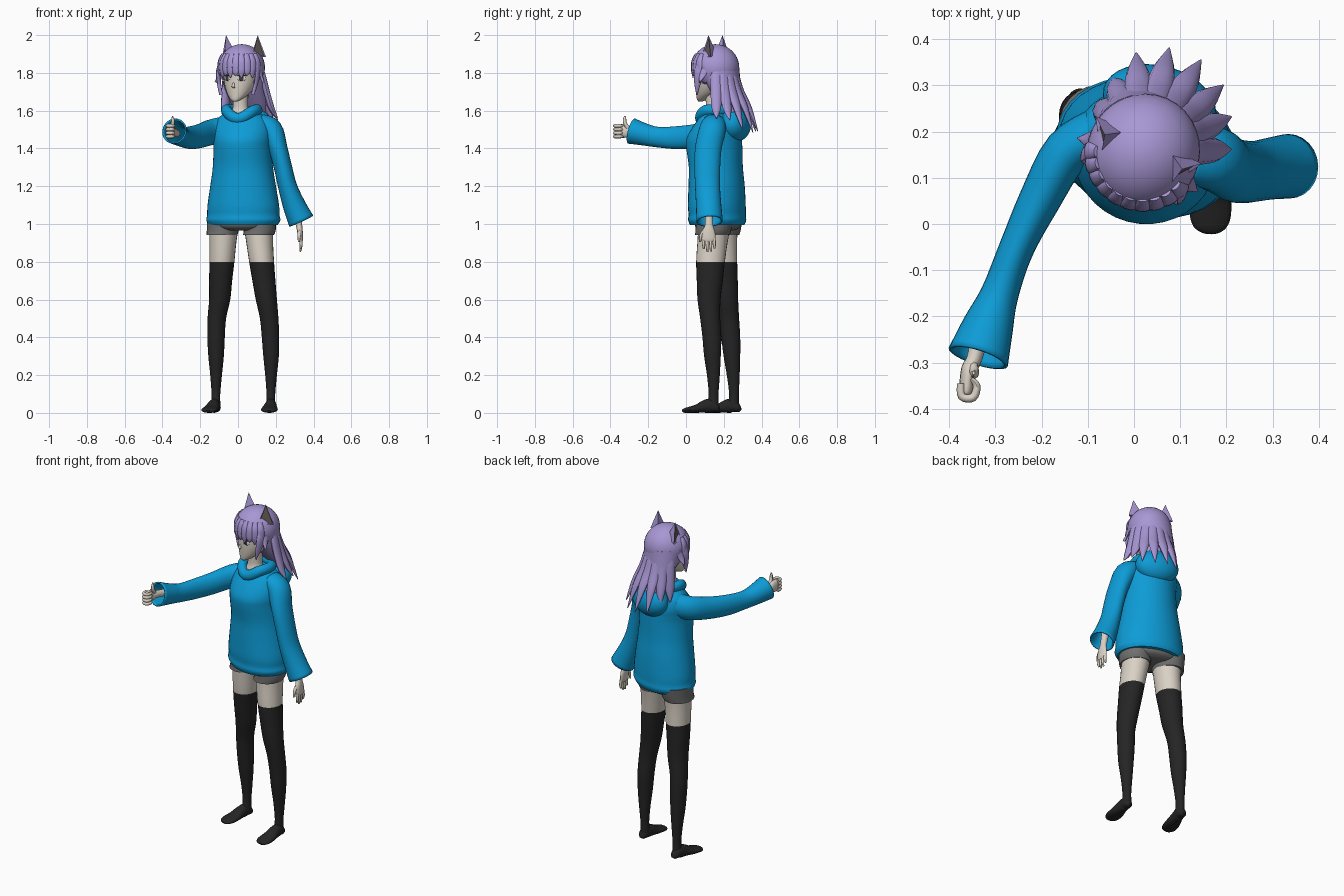
import bpy, bmesh, math
from mathutils import Vector, Matrix

def mat(name, r, g, b):
    m = bpy.data.materials.new(name)
    m.diffuse_color = (r, g, b, 1)
    return m

HAIR = mat("lavender hair", .39, .31, .66)
BLUE = mat("blue knit", .004, .33, .67)
SKIN = mat("pale skin", .70, .64, .56)
SOCK = mat("black sock", .018, .018, .018)
GREY = mat("grey cloth", .16, .16, .16)
INNER = mat("inner ear", .13, .11, .10)
WHITE = mat("eye white", .75, .75, .75)
DARK = mat("dark iris", .05, .045, .05)

def finish(name, bm, *mats):
    me = bpy.data.meshes.new(name)
    bm.to_mesh(me)
    bm.free()
    ob = bpy.data.objects.new(name, me)
    bpy.context.collection.objects.link(ob)
    for m in mats:
        me.materials.append(m)
    return ob

def smooth_rows(rows, steps):
    """Catmull-Rom interpolation of x, y, z, a, b rows"""
    out = []
    for i in range(len(rows) - 1):
        q = [rows[max(i - 1, 0)], rows[i], rows[i + 1], rows[min(i + 2, len(rows) - 1)]]
        for s in range(steps):
            t = s / steps
            out.append([.5 * (2 * p1 + (p2 - p0) * t + (2 * p0 - 5 * p1 + 4 * p2 - p3) * t * t
                        + (3 * p1 - p0 - 3 * p2 + p3) * t ** 3) for p0, p1, p2, p3 in zip(*q)])
    return out + [list(rows[-1])]

def loft(name, rows, *mats, n=20, ref=None, yaw=0, steps=4, caps=True, wall=0):
    """Elliptical rings: horizontal, or square to the path when ref is given"""
    rows = smooth_rows(rows, steps)
    bm = bmesh.new()
    rings = []
    for i, (x, y, z, a, b) in enumerate(rows):
        if ref:
            t = (Vector(rows[min(i + 1, len(rows) - 1)][:3]) - Vector(rows[max(i - 1, 0)][:3])).normalized()
            u = t.cross(Vector(ref)).normalized()
            v = u.cross(t)
        else:
            u = Vector((math.cos(yaw), math.sin(yaw), 0))
            v = Vector((-u.y, u.x, 0))
        a, b = max(a, .0015), max(b, .0015)
        rings.append([bm.verts.new(Vector((x, y, z)) + u * a * math.cos(k * math.tau / n)
                      + v * b * math.sin(k * math.tau / n)) for k in range(n)])
    for p, q in zip(rings, rings[1:]):
        for k in range(n):
            bm.faces.new((p[k], p[(k + 1) % n], q[(k + 1) % n], q[k]))
    if caps:
        bm.faces.new(rings[0])
        bm.faces.new(rings[-1])
    bmesh.ops.recalc_face_normals(bm, faces=bm.faces)
    ob = finish(name, bm, *mats)
    if wall:
        ob.modifiers.new("wall", 'SOLIDIFY').thickness = wall
    return ob

def blob(name, loc, scale, m, yaw=0, keep=None):
    bm = bmesh.new()
    bmesh.ops.create_uvsphere(bm, u_segments=32, v_segments=20, radius=1)
    bmesh.ops.transform(bm, matrix=Matrix.Diagonal((*scale, 1)), verts=bm.verts)
    if keep:
        bad = [f for f in bm.faces if not keep(f.calc_center_median())]
        bmesh.ops.delete(bm, geom=bad, context='FACES')
    bmesh.ops.transform(bm, matrix=Matrix.Translation(loc) @ Matrix.Rotation(yaw, 4, 'Z'), verts=bm.verts)
    return finish(name, bm, m)

BODY = math.radians(-15)
HEAD = math.radians(-24)

def hp(x, y, z):
    """head space (facing -y) to world"""
    c, s = math.cos(HEAD), math.sin(HEAD)
    return (.02 + c * x - s * y, .155 + s * x + c * y, z)

# hoodie body
loft("hoodie_body", [
    (.028, .165, .995, .185, .14), (.028, .165, 1.02, .199, .15), (.028, .165, 1.05, .194, .148),
    (.028, .163, 1.1, .192, .15), (.027, .162, 1.2, .176, .147), (.026, .158, 1.3, .161, .142),
    (.024, .15, 1.4, .155, .148), (.024, .15, 1.45, .157, .147), (.024, .16, 1.5, .157, .132),
    (.024, .168, 1.55, .14, .105), (.022, .165, 1.585, .1, .08)], BLUE, n=36, yaw=BODY)

# collar ring dipping at the front, and the hood lying on the back
collar = []
for k in range(25):
    t = math.pi / 2 + k * math.tau / 24
    x, y = .083 * math.cos(t), .08 * math.sin(t)
    dip = max(0, -math.sin(t)) ** 3 * .045
    c, s = math.cos(BODY), math.sin(BODY)
    collar.append((.02 + c * x - s * y, .155 + s * x + c * y, 1.603 - dip, .027, .03))
loft("hood_collar", collar, BLUE, n=14, ref=(0, 0, 1), steps=2, caps=False)
blob("hood_back", (.055, .262, 1.53), (.125, .08, .095), BLUE, BODY)

# sleeves
loft("raised_sleeve", [
    (-.07, .195, 1.5, .06, .07), (-.145, .155, 1.485, .052, .068), (-.205, .05, 1.465, .045, .064),
    (-.255, -.055, 1.457, .038, .06), (-.29, -.15, 1.46, .041, .054), (-.315, -.22, 1.474, .055, .059),
    (-.337, -.288, 1.492, .067, .069)], BLUE, n=24, ref=(0, 0, 1), caps=False, wall=.008)
loft("lowered_sleeve", [
    (.115, .15, 1.54, .045, .06), (.175, .14, 1.5, .06, .07), (.212, .118, 1.4, .05, .07),
    (.238, .113, 1.3, .048, .068), (.262, .114, 1.2, .05, .066), (.297, .12, 1.1, .06, .067),
    (.335, .125, 1.015, .07, .07)], BLUE, n=24, ref=(0, 1, 0), caps=False, wall=.008)

# lowered hand
loft("lowered_hand", [
    (.305, .122, 1.09, .022, .022), (.322, .122, 1.0, .017, .021), (.328, .12, .96, .015, .034),
    (.331, .12, .92, .013, .036), (.332, .12, .905, .008, .03)], SKIN, n=16, ref=(0, 1, 0))
for i, (y, end) in enumerate([(.091, .868), (.11, .853), (.129, .855), (.148, .87)]):
    loft(f"lowered_finger_{i}", [(.331, y, .925, .008, .009), (.334, y + .002, .89, .008, .008),
         (.33, y + .003, end, .004, .005)], SKIN, n=8, ref=(0, 1, 0))
loft("lowered_thumb", [(.326, .1, .965, .01, .012), (.324, .08, .94, .009, .009),
     (.322, .074, .905, .005, .005)], SKIN, n=8, ref=(0, 1, 0))

# raised fist with thumb up
loft("raised_hand", [
    (-.325, -.21, 1.48, .02, .02), (-.345, -.29, 1.492, .017, .021), (-.357, -.315, 1.492, .017, .034),
    (-.362, -.36, 1.492, .016, .036), (-.363, -.37, 1.492, .01, .03)], SKIN, n=16, ref=(0, 0, 1))
for i in range(4):
    z = 1.463 + .019 * i
    loft(f"curled_finger_{i}", [(-.374, -.345, z, .009, .0095), (-.372, -.373, z, .009, .0095),
         (-.348, -.375, z, .009, .0095), (-.34, -.35, z, .008, .009), (-.352, -.335, z, .005, .006)],
         SKIN, n=8, ref=(0, 0, 1))
loft("raised_thumb", [(-.348, -.305, 1.505, .011, .012), (-.345, -.322, 1.532, .01, .01),
     (-.345, -.325, 1.555, .008, .009), (-.347, -.322, 1.572, .003, .004)], SKIN, n=8, ref=(0, 1, 0))

# legs with long socks, feet and shorts
LEG = [(.98, .078, .085), (.9, .071, .08), (.8, .066, .076), (.7, .061, .069), (.6, .056, .061),
       (.5, .049, .053), (.4, .046, .05), (.3, .041, .044), (.2, .031, .034), (.1, .023, .026), (.04, .025, .03)]
SIDES = {
    "left": ([(-.075, .19), (-.08, .19), (-.085, .195), (-.092, .205), (-.097, .215), (-.112, .228),
              (-.116, .237), (-.116, .243), (-.116, .25), (-.117, .254), (-.118, .25)], (-.113, .285), (-.16, .09)),
    "right": ([(.11, .15), (.115, .14), (.125, .13), (.137, .126), (.15, .122), (.165, .128),
               (.172, .137), (.175, .14), (.175, .145), (.174, .146), (.173, .143)], (.178, .172), (.162, -.018))}
for side, (path, heel, toe) in SIDES.items():
    leg = loft(f"{side}_leg", [(x, y, z, a, b) for (x, y), (z, a, b) in zip(path, LEG)], SKIN, SOCK, n=24)
    for p in leg.data.polygons:
        p.material_index = int(p.center.z < .8)
    foot = []
    for t, a, h in [(0, .012, .02), (.06, .025, .045), (.2, .029, .075), (.38, .033, .068),
                    (.6, .042, .045), (.82, .044, .032), (.95, .034, .024), (1, .018, .014)]:
        foot.append((heel[0] + (toe[0] - heel[0]) * t, heel[1] + (toe[1] - heel[1]) * t, h / 2, a, h / 2))
    loft(f"{side}_foot", foot, SOCK, n=16, ref=(0, 0, 1))
    x, y = path[1]
    loft(f"{side}_shorts_leg", [(x - .006, y, .942, .082, .092), (x, y + .005, .97, .085, .095),
         (x, y + .01, 1.03, .085, .1)], GREY, n=24)
loft("shorts_seat", [(.022, .17, .965, .11, .08), (.024, .168, .985, .16, .115), (.025, .165, 1.04, .175, .125)],
     GREY, n=28, yaw=BODY)

# neck and head
loft("neck", [(.015, .145, 1.55, .066, .06), (.014, .145, 1.585, .052, .05), (.013, .145, 1.625, .04, .04),
     (.014, .145, 1.72, .043, .045)], SKIN)
loft("head", [(*hp(0, cy, z), a, b) for z, cy, a, b in [
    (1.648, -.086, .01, .01), (1.66, -.075, .03, .028), (1.69, -.046, .058, .06), (1.73, -.02, .08, .088),
    (1.77, -.008, .091, .1), (1.82, 0, .098, .108), (1.87, 0, .09, .1), (1.91, 0, .065, .07)]],
    SKIN, n=32, yaw=HEAD)
loft("nose", [(*hp(0, -.104, 1.75), .004, .003), (*hp(0, -.112, 1.728), .008, .009),
     (*hp(0, -.1, 1.718), .007, .004)], SKIN, n=10, yaw=HEAD)
blob("mouth", hp(0, -.1015, 1.69), (.013, .004, .002), DARK, HEAD)
for s, side in ((-1, "left"), (1, "right")):
    blob(f"{side}_eye", hp(s * .042, -.096, 1.772), (.023, .0045, .016), WHITE, HEAD + s * .42)
    blob(f"{side}_iris", hp(s * .041, -.0985, 1.773), (.014, .0045, .016), DARK, HEAD + s * .42)
    blob(f"{side}_lash", hp(s * .042, -.0985, 1.787), (.024, .0045, .004), DARK, HEAD + s * .42)

# hair: cap, fringe, temple locks, back mass and fanned strands
cap = blob("hair_cap", hp(0, 0, 1.828), (.122, .128, .124), HAIR, HEAD,
           keep=lambda c: c.z > -.09 and (c.y > -.035 or c.z > .008))
cap.modifiers.new("wall", 'SOLIDIFY').thickness = .006
for i in range(10):
    t = math.radians(-67 + i * 15)
    dx, dy = math.sin(t), -math.cos(t)
    tip = 1.772 + .012 * (i % 2)
    loft(f"fringe_{i}", [(*hp(r * dx, r * dy, z), a, b) for r, z, a, b in [
        (.1, 1.9, .012, .008), (.116, 1.865, .02, .01), (.12, 1.825, .021, .009),
        (.119, 1.8, .016, .007), (.117, tip, .002, .002)]],
        HAIR, n=10, ref=Vector(hp(dx, dy, 0)) - Vector(hp(0, 0, 0)))
for s, side in ((-1, "left"), (1, "right")):
    out = Vector(hp(s, 0, 0)) - Vector(hp(0, 0, 0))
    loft(f"{side}_temple_lock", [(*hp(s * x, y, z), a, .01) for x, y, z, a in [
        (.1, -.035, 1.87, .015), (.113, -.045, 1.81, .026), (.108, -.055, 1.75, .02), (.092, -.065, 1.685, .002)]],
        HAIR, n=10, ref=out)
    loft(f"{side}_flick", [(*hp(s * x, y, z), a, .007) for x, y, z, a in [
        (.108, 0, 1.85, .02), (.12, -.02, 1.79, .018), (.138, -.03, 1.75, .002)]], HAIR, n=10, ref=out)
loft("back_hair", [(.022, .165, 1.84, .118, .115), (.03, .19, 1.76, .116, .095), (.042, .22, 1.69, .108, .073),
     (.06, .255, 1.62, .095, .05), (.08, .285, 1.56, .07, .025)], HAIR, n=28, yaw=HEAD)
for i, (deg, r, z) in enumerate([(2, .19, 1.56), (22, .205, 1.55), (40, .225, 1.5), (58, .235, 1.485),
                                 (76, .232, 1.49), (94, .215, 1.49), (112, .175, 1.52), (132, .145, 1.54)]):
    t = math.radians(deg)
    d = Vector((math.cos(t), math.sin(t), 0))
    rows = [(.09, 1.86, .02, .012), (.113, 1.78, .03, .016), (.122 + (r - .14) * .2, 1.7, .03, .017),
            (.13 + (r - .14) * .6, 1.61, .024, .015), (r, z, .002, .002)]
    loft(f"hair_strand_{i}", [(.02 + d.x * q, .155 + d.y * q, h, a, b) for q, h, a, b in rows],
         HAIR, n=10, ref=d)

# animal ears: three-sided pyramids, outer face inset
for s, side in ((-1, "left"), (1, "right")):
    yaw = s * math.radians(58)
    def ep(w, d, z):
        # w across the ear, d towards its opening
        return hp(s * .085 + w * math.cos(yaw) + d * math.sin(yaw), .005 + w * math.sin(yaw) - d * math.cos(yaw), z)
    bm = bmesh.new()
    a, b, c, tip = [bm.verts.new(p) for p in (ep(-.043, .022, 1.885), ep(.043, .022, 1.885),
                                              ep(0, -.045, 1.9), ep(0, .008, 2.0))]
    front = bm.faces.new((a, b, tip))
    for f in ((b, c, tip), (c, a, tip), (a, c, b)):
        bm.faces.new(f)
    bmesh.ops.recalc_face_normals(bm, faces=bm.faces)
    bmesh.ops.inset_individual(bm, faces=[front], thickness=.008, depth=-.006)
    front.material_index = 1
    finish(f"{side}_ear", bm, HAIR, INNER)

# smooth shading that keeps hard edges
bpy.ops.object.select_all(action='SELECT')
bpy.context.view_layer.objects.active = cap
bpy.ops.object.shade_smooth_by_angle(angle=math.radians(50))
